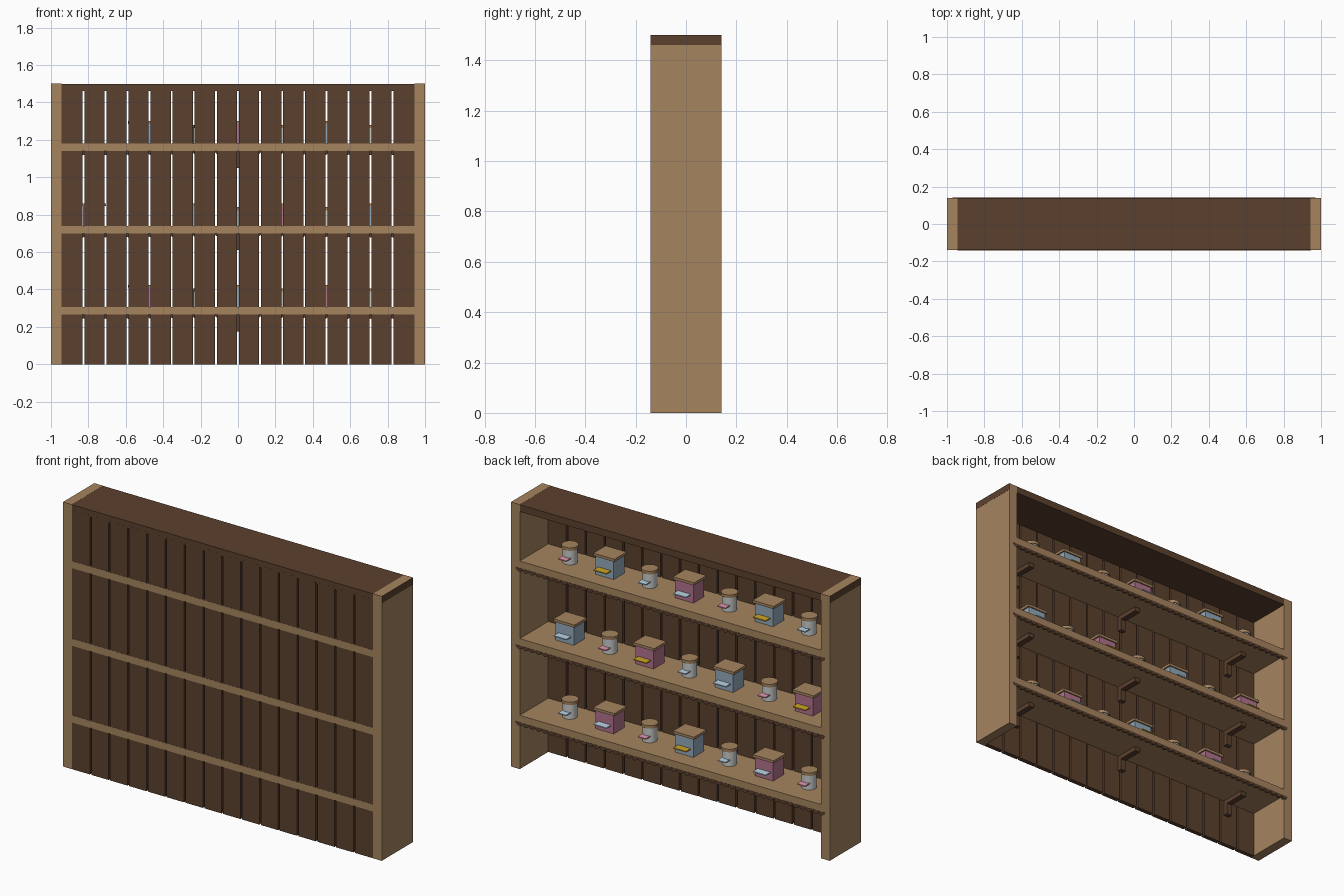
import bpy, bmesh, math

if "Cube" in bpy.data.objects:
    bpy.data.objects.remove(bpy.data.objects["Cube"])

def mat(name, r, g, b):
    m = bpy.data.materials.new(name)
    lin = lambda c: (c / 255 / 12.92) if c < 10 else ((c / 255 + 0.055) / 1.055) ** 2.4
    m.diffuse_color = (lin(r), lin(g), lin(b), 1)
    m.use_nodes = True
    m.node_tree.nodes["Principled BSDF"].inputs["Base Color"].default_value = m.diffuse_color
    return m

LIGHT = mat("light_wood", 166, 132, 95)
DARK = mat("dark_wood", 91, 64, 46)
BLUE = mat("dusty_blue", 146, 170, 188)
PINK = mat("dusty_pink", 180, 115, 142)
JAR = mat("pale_jar", 200, 205, 203)
GOLD = mat("gold_label", 205, 165, 40)
ROSE = mat("rose_label", 225, 150, 175)
ICE = mat("ice_label", 185, 212, 230)

def finish(bm, name, m):
    bmesh.ops.recalc_face_normals(bm, faces=bm.faces)
    me = bpy.data.meshes.new(name)
    bm.to_mesh(me)
    bm.free()
    me.materials.append(m)
    ob = bpy.data.objects.new(name, me)
    bpy.context.collection.objects.link(ob)
    return ob

def box(name, m, x0, x1, y0, y1, z0, z1):
    bm = bmesh.new()
    bmesh.ops.create_cube(bm, size=1)
    for v in bm.verts:
        v.co = ((x0 + x1) / 2 + v.co.x * (x1 - x0),
                (y0 + y1) / 2 + v.co.y * (y1 - y0),
                (z0 + z1) / 2 + v.co.z * (z1 - z0))
    return finish(bm, name, m)

def cylinder(name, m, x, y, z0, z1, r, n=16):
    bm = bmesh.new()
    bmesh.ops.create_cone(bm, cap_ends=True, segments=n, radius1=r, radius2=r, depth=z1 - z0)
    bmesh.ops.translate(bm, verts=bm.verts, vec=(x, y, (z0 + z1) / 2))
    for f in bm.faces:
        f.smooth = len(f.verts) == 4
    for e in bm.edges:
        e.smooth = all(f.smooth for f in e.link_faces)
    return finish(bm, name, m)

def scallop_trim(name, z, teeth=48, half=0.97):
    # hanging scalloped strip below the shelf edge
    w = 2 * half / teeth
    pts = [(half, z), (-half, z)]
    for i in range(teeth):
        for k in range(4):
            pts.append((-half + w * (i + k / 4), z - 0.008 - 0.014 * math.sin(math.pi * k / 4)))
    pts.append((half, z - 0.008))
    bm = bmesh.new()
    f = bm.faces.new([bm.verts.new((x, 0.127, zz)) for x, zz in pts])
    r = bmesh.ops.extrude_face_region(bm, geom=[f])
    vs = [g for g in r["geom"] if isinstance(g, bmesh.types.BMVert)]
    bmesh.ops.translate(bm, verts=vs, vec=(0, 0.0142, 0))
    return finish(bm, name, DARK)

# frame: two sides and the top board, whose ends show on the outer sides
IN = 0.945
for s, side in ((-1, "left"), (1, "right")):
    a, b = sorted((s * IN, s))
    box(side + "_side", LIGHT, a, b, -0.14, 0.14, 0, 1.5)
box("top_board", DARK, -1.0005, 1.0005, -0.1395, 0.1395, 1.46, 1.4995)

# back planks with narrow open gaps
N = 16
step = 2 * IN / N
for i in range(N):
    x = -IN + step * i
    box(f"back_plank_{i}", DARK, x + 0.005 * (i > 0), x + step - 0.005 * (i < N - 1),
        -0.1398, -0.115, 0, 1.47)

def label(name, m, x, z, w, y0, y1):
    box(name, m, x - w / 2, x + w / 2, y0, y1, z - 0.003, z + 0.003)

# shelves, trims, brackets and goods (top shelf first)
LABELS = [ROSE, GOLD, ICE, ICE]
for r, top in enumerate((1.18, 0.74, 0.305)):
    low = top - 0.04
    box(f"shelf_{r}", LIGHT, -IN, IN, -0.1404, 0.14, low, top)
    scallop_trim(f"shelf_trim_{r}", low)
    for j, x in enumerate((-0.75, 0, 0.75)):
        box(f"bracket_leg_{r}_{j}", DARK, x - 0.017, x + 0.017, -0.116, -0.09, low - 0.09, low)
        box(f"bracket_arm_{r}_{j}", DARK, x - 0.017, x + 0.017, -0.09, 0.03, low - 0.025, low)
    for i in range(7):
        x = 0.727 - 0.25 * i
        lab = LABELS[(i - r) % 4]
        if (i + r) % 2:
            # square tin with overhanging lid
            body = (BLUE, PINK)[(i // 2 + (r == 2)) % 2]
            box(f"tin_{r}_{i}", body, x - 0.057, x + 0.057, -0.048, 0.048, top, top + 0.105)
            box(f"tin_lid_{r}_{i}", LIGHT, x - 0.066, x + 0.066, -0.055, 0.055, top + 0.105, top + 0.12)
            label(f"tin_label_{r}_{i}", lab, x, top + 0.043, 0.08, 0.03, 0.09)
        else:
            # round jar with lid
            cylinder(f"jar_{r}_{i}", JAR, x, 0, top, top + 0.083, 0.039)
            cylinder(f"jar_lid_{r}_{i}", LIGHT, x, 0, top + 0.083, top + 0.1, 0.044)
            label(f"jar_label_{r}_{i}", lab, x, top + 0.037, 0.05, 0.02, 0.072)
